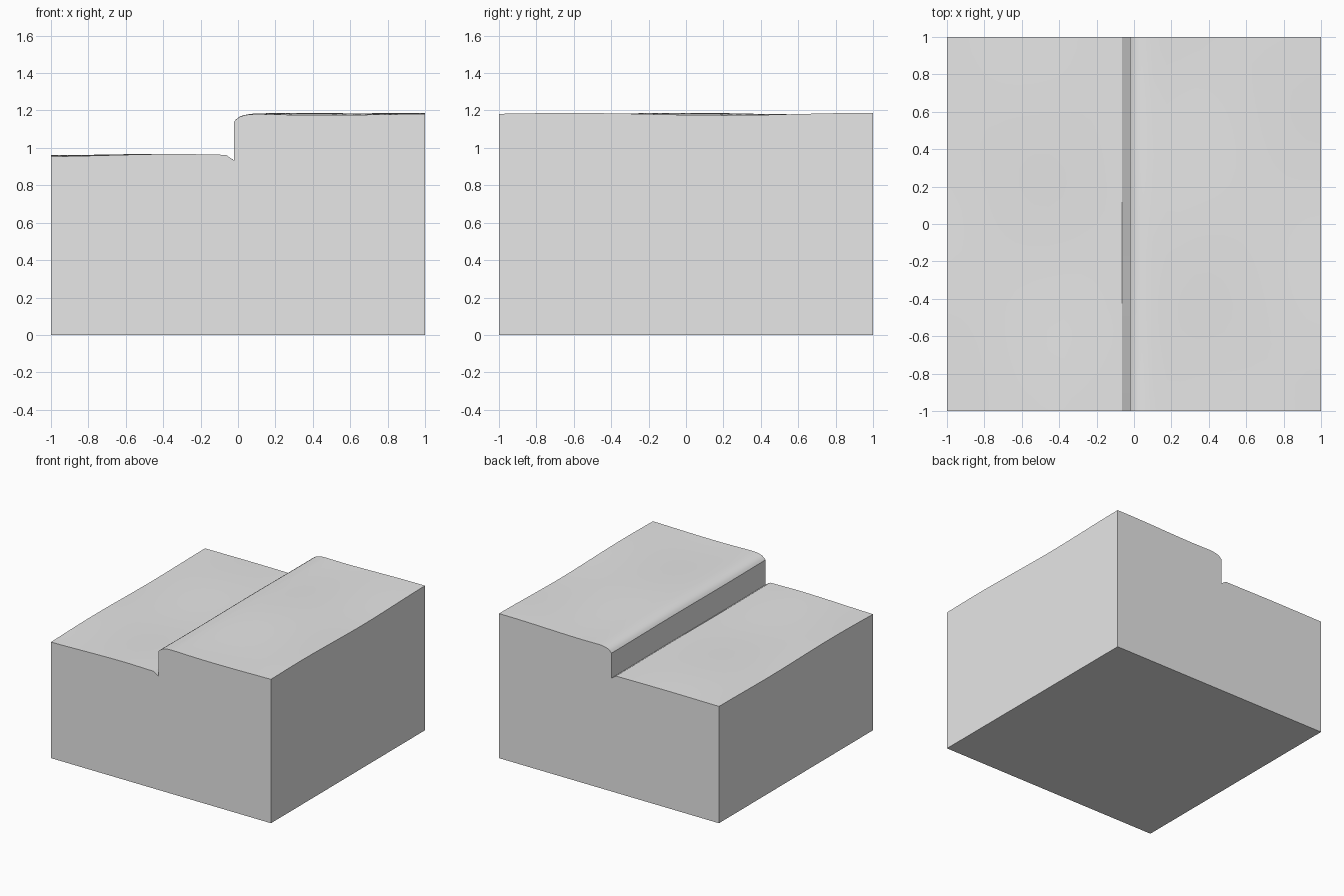
import bpy, bmesh, math

if "Cube" in bpy.data.objects:
    bpy.data.objects.remove(bpy.data.objects["Cube"])

grey = bpy.data.materials.new("light grey")
grey.diffuse_color = (0.8, 0.8, 0.8, 1)
grey.use_nodes = True
grey.node_tree.nodes["Principled BSDF"].inputs["Base Color"].default_value = grey.diffuse_color


def wave(x, y):
    """Gentle swell of the ground, fading near the step."""
    fade = min(1, 0.4 + abs(x + 0.02) * 2)
    return 0.0045 * fade * (math.sin(3.2 * x + 4.1 * y + 0.6)
                            + 0.5 * math.sin(5 * x - 3 * y)) - 0.001


def lerp(a, b, n):
    return [a + (b - a) * i / n for i in range(n + 1)]


# Upper outline from left to right: low shelf, groove, step, rounded lip, high shelf
low = [(x, 0.962 + 0.005 * min(0, x + 0.3)) for x in lerp(-1, -0.064, 12)]
step = [(-0.022, 0.933), (-0.022, 1.138)]
lip = [(-0.01, 1.153), (0.01, 1.167), (0.035, 1.175), (0.065, 1.180)]
high = [(x, 1.182) for x in lerp(0.1, 1, 12)]
outline = low + step + lip + high

# Block: the outline swept front to back, closed with flat walls and base
bm = bmesh.new()
ys = lerp(-1, 1, 28)
rows = [[bm.verts.new((x, y, z + wave(x, y))) for x, z in outline] for y in ys]
for r0, r1 in zip(rows, rows[1:]):
    for i in range(len(outline) - 1):
        f = bm.faces.new((r0[i], r0[i + 1], r1[i + 1], r1[i]))
        f.smooth = True
fl, fr, bl, br = [bm.verts.new((x, y, 0)) for y in (-1, 1) for x in (-1, 1)]
bm.faces.new([fl, fr] + rows[0][::-1])
bm.faces.new([br, bl] + rows[-1])
bm.faces.new([bl, fl] + [r[0] for r in rows])
bm.faces.new([fr, br] + [r[-1] for r in rows[::-1]])
bm.faces.new((fl, bl, br, fr))
bmesh.ops.recalc_face_normals(bm, faces=bm.faces)

mesh = bpy.data.meshes.new("stepped_ground_block")
bm.to_mesh(mesh)
bm.free()
mesh.materials.append(grey)
block = bpy.data.objects.new("stepped_ground_block", mesh)
bpy.context.collection.objects.link(block)

# Smooth shelves and lip, sharp step and walls
bpy.context.view_layer.objects.active = block
block.select_set(True)
bpy.ops.object.shade_smooth_by_angle(angle=math.radians(30))
